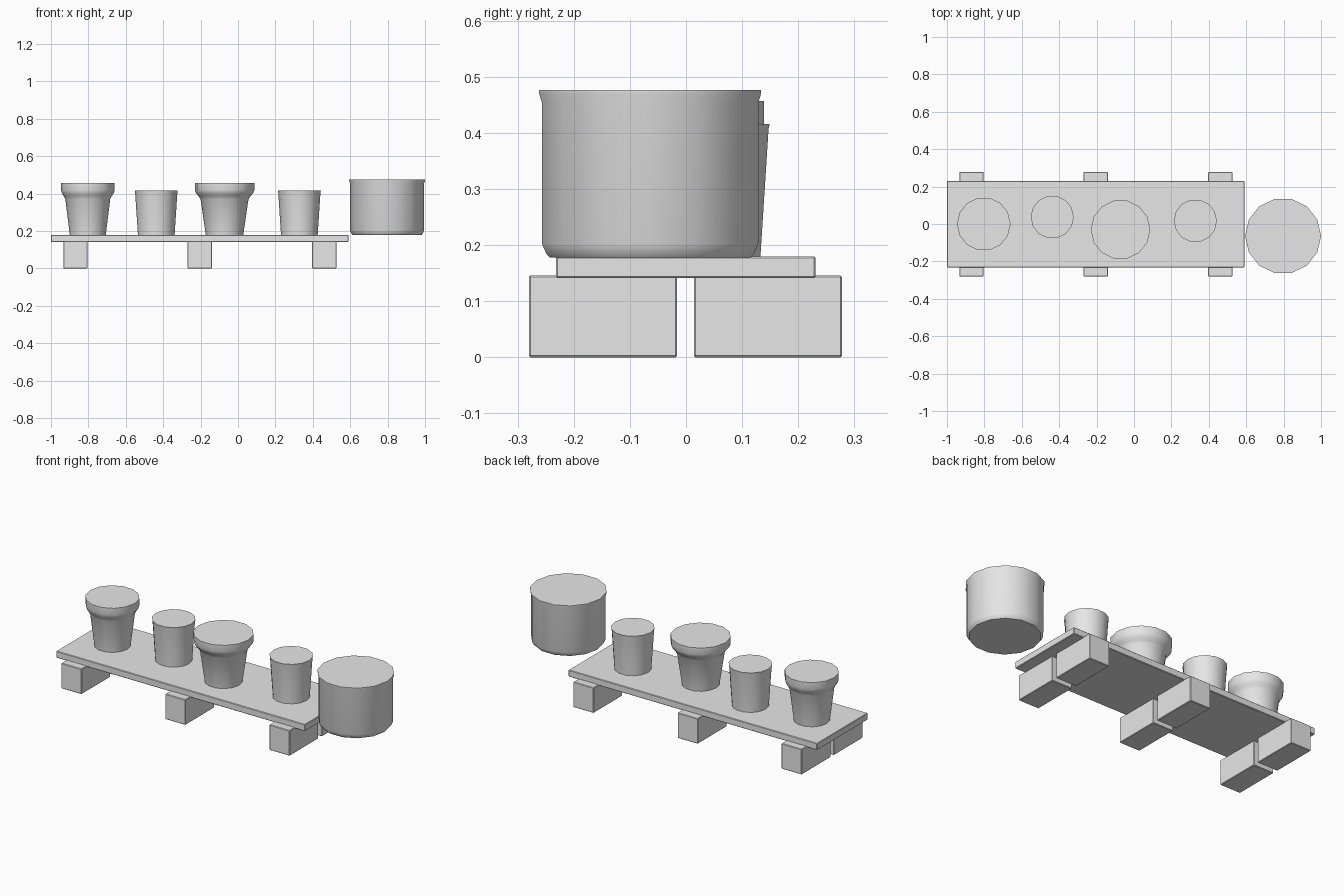
import bpy, bmesh, math

cube = bpy.data.objects.get("Cube")
if cube:
    bpy.data.objects.remove(cube, do_unlink=True)

SIDES = 14

grey = bpy.data.materials.new("plain_grey")
grey.use_nodes = True
colour = (0.8, 0.8, 0.8, 1)
grey.diffuse_color = colour
grey.node_tree.nodes["Principled BSDF"].inputs["Base Color"].default_value = colour


def finish(name, bm, location, angle):
    bmesh.ops.recalc_face_normals(bm, faces=bm.faces)
    mesh = bpy.data.meshes.new(name)
    bm.to_mesh(mesh)
    bm.free()
    mesh.materials.append(grey)
    ob = bpy.data.objects.new(name, mesh)
    ob.location = location
    bpy.context.collection.objects.link(ob)
    bpy.ops.object.select_all(action="DESELECT")
    bpy.context.view_layer.objects.active = ob
    ob.select_set(True)
    bpy.ops.object.shade_smooth_by_angle(angle=math.radians(angle))
    return ob


def box(name, low, high, bevel=0.003):
    """Softly bevelled box between two corners."""
    size = [h - l for l, h in zip(low, high)]
    centre = [(h + l) / 2 for l, h in zip(low, high)]
    bm = bmesh.new()
    bmesh.ops.create_cube(bm, size=1)
    bmesh.ops.scale(bm, vec=size, verts=bm.verts)
    bmesh.ops.bevel(bm, geom=bm.edges[:], offset=bevel, segments=1, affect="EDGES")
    return finish(name, bm, centre, 20)


def pot(name, x, y, profile):
    """Closed turned shape from (radius, height) rings."""
    bm = bmesh.new()
    rings = []
    for r, z in profile:
        angles = [math.tau * i / SIDES for i in range(SIDES)]
        rings.append([bm.verts.new((r * math.cos(a), r * math.sin(a), z)) for a in angles])
    for a, b in zip(rings, rings[1:]):
        for i in range(SIDES):
            j = (i + 1) % SIDES
            bm.faces.new((a[i], a[j], b[j], b[i]))
    bm.faces.new(rings[0])
    bm.faces.new(rings[-1])
    return finish(name, bm, (x, y, 0), 40)


# Plank and its paired supporting blocks
box("plank", (-1, -0.232, 0.141), (0.59, 0.231, 0.18))
for place, x in (("right", -0.869), ("middle", -0.205), ("left", 0.461)):
    for side, y in (("front", -0.148), ("back", 0.146)):
        box(f"{side}_block_{place}", (x - 0.065, y - 0.132, 0), (x + 0.065, y + 0.132, 0.146))


# Pots with a flared collar
def collar_pot(name, x, y, base, neck, rim):
    step = rim - neck
    pot(name, x, y, [(base, 0.178), (neck, 0.37), (neck + step * 0.35, 0.386),
                     (neck + step * 0.8, 0.402), (rim, 0.418), (rim, 0.457)])


collar_pot("flared_pot_right", -0.803, 0, 0.096, 0.12, 0.143)
collar_pot("flared_pot_middle", -0.072, -0.03, 0.1, 0.128, 0.159)

# Plain tapered pots
for name, x, y in (("small_pot_right", -0.437, 0.037), ("small_pot_left", 0.328, 0.017)):
    pot(name, x, y, [(0.098, 0.178), (0.113, 0.407), (0.115, 0.416)])

# Large pot standing beside the plank
pot("large_pot", 0.797, -0.064, [(0.184, 0.178), (0.19, 0.185), (0.198, 0.203),
                                 (0.198, 0.455), (0.203, 0.47), (0.203, 0.476)])
